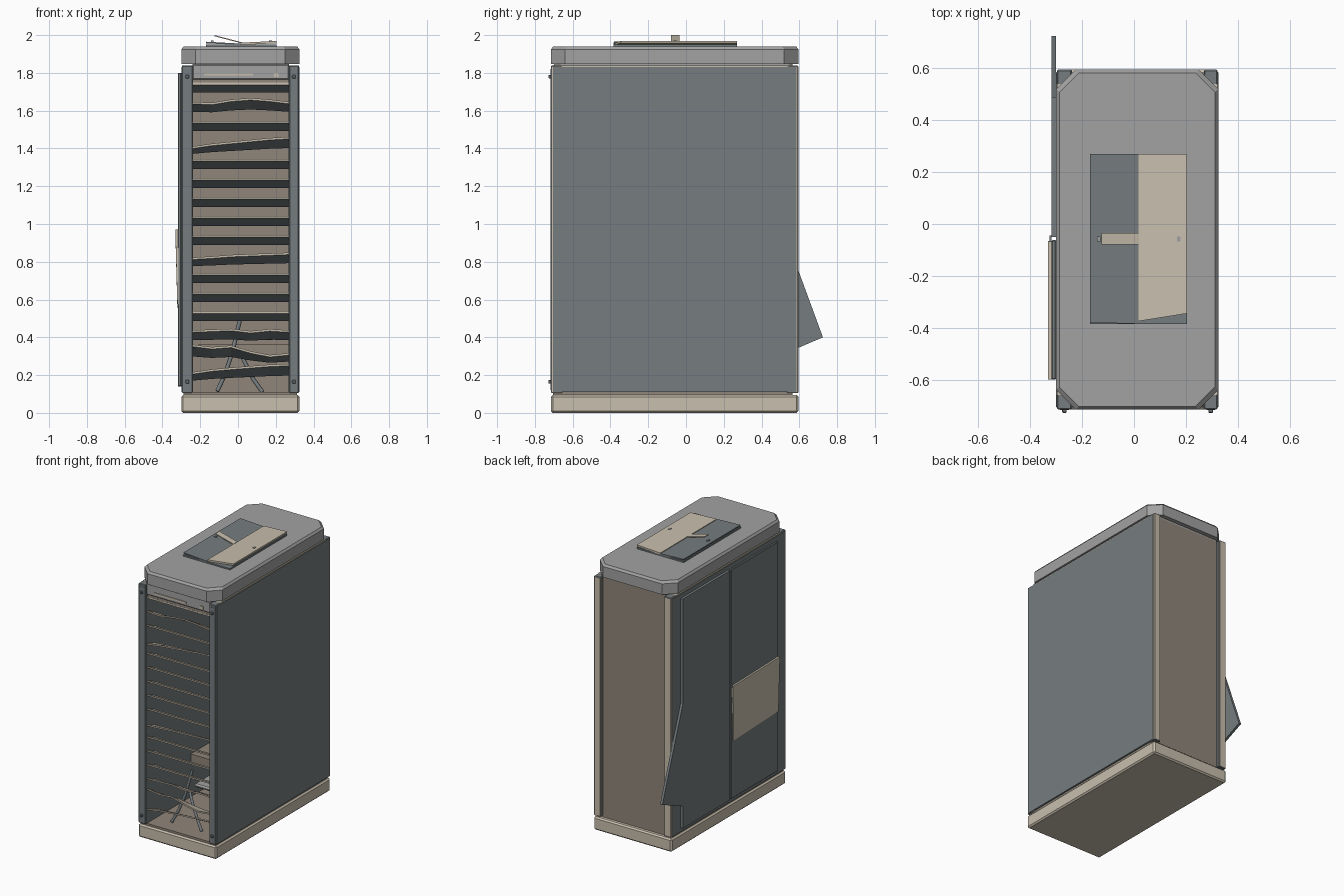
import bpy, bmesh
from mathutils import Vector

cube = bpy.data.objects.get("Cube")
if cube:
    bpy.data.objects.remove(cube, do_unlink=True)


def material(name, rgb):
    m = bpy.data.materials.new(name)
    m.use_nodes = True
    m.diffuse_color = (*rgb, 1)
    m.node_tree.nodes["Principled BSDF"].inputs["Base Color"].default_value = (*rgb, 1)
    return m


BEIGE = material("beige", (0.58, 0.52, 0.42))
SLATE = material("slate", (0.18, 0.205, 0.215))
TAUPE = material("taupe", (0.28, 0.24, 0.195))
GREY = material("cap grey", (0.36, 0.36, 0.36))


def finish(name, bm, mats, rule=None, bevel=0):
    """Turn a bmesh into an object; rule picks a material index from a face normal."""
    bmesh.ops.recalc_face_normals(bm, faces=bm.faces)
    bm.normal_update()
    for f in bm.faces:
        f.material_index = rule(f.normal) if rule else 0
    me = bpy.data.meshes.new(name)
    bm.to_mesh(me)
    bm.free()
    for m in mats:
        me.materials.append(m)
    ob = bpy.data.objects.new(name, me)
    bpy.context.collection.objects.link(ob)
    if bevel:
        mod = ob.modifiers.new("edge", 'BEVEL')
        mod.width = bevel
        mod.segments = 1
    return ob


def box(name, x, y, z, mats, rule=None, bevel=0):
    bm = bmesh.new()
    bmesh.ops.create_cube(bm, size=1)
    for v in bm.verts:
        v.co = [r[0] if c < 0 else r[1] for c, r in zip(v.co, (x, y, z))]
    return finish(name, bm, mats, rule, bevel)


def prism(name, points, shift, mats, bevel=0):
    """Extrude a flat outline along a vector."""
    bm = bmesh.new()
    face = bm.faces.new([bm.verts.new(p) for p in points])
    res = bmesh.ops.extrude_face_region(bm, geom=[face])
    moved = [g for g in res["geom"] if isinstance(g, bmesh.types.BMVert)]
    bmesh.ops.translate(bm, verts=moved, vec=Vector(shift))
    return finish(name, bm, mats, None, bevel)


def tube(name, points, radius, mat):
    cu = bpy.data.curves.new(name, 'CURVE')
    cu.dimensions = '3D'
    cu.bevel_depth = radius
    cu.bevel_resolution = 1
    cu.use_fill_caps = True
    sp = cu.splines.new('POLY')
    sp.points.add(len(points) - 1)
    for p, co in zip(sp.points, points):
        p.co = (*co, 1)
    cu.materials.append(mat)
    ob = bpy.data.objects.new(name, cu)
    bpy.context.collection.objects.link(ob)


L, R, F, B = -0.30, 0.325, -0.715, 0.595     # outer body limits
IL, IR = -0.24, 0.27                         # inner opening

# Plinth and the recessed joint above it
box("base", (L, R), (F, B), (0, 0.095), [BEIGE], bevel=0.01)
box("base_joint", (L + .012, R - .012), (F + .012, B - .03), (0.09, 0.11), [TAUPE])

# Corner posts: slate in front, inside and on top, beige outside and behind
for side, x in (("right", (L + .003, IL)), ("left", (IR, R - .003))):
    out = -1 if side == "right" else 1

    def post_rule(n, out=out):
        return 1 if n.y > .5 or n.x * out > .5 else 0
    for end, y in (("front", (F, F + .06)), ("back", (B - .06, B))):
        box(f"{end}_{side}_post", x, y, (0.105, 1.838), [SLATE, BEIGE], post_rule, .004)
    # Side wall with a beige top rail
    wall = (L, IL + .002) if out < 0 else (IR - .002, R)
    box(f"{side}_wall", wall, (F + .01, B - .01), (0.11, 1.83), [SLATE, BEIGE],
        lambda n: 1 if n.y > .5 else 0)
    box(f"{side}_top_rail", x, (F + .055, B - .055), (1.828, 1.838), [BEIGE])
    # Bolts and raised spine on the front post
    cx = sum(x) / 2
    for z in (0.165, 1.78):
        box(f"{side}_bolt", (cx - .009, cx + .009), (F - .013, F), (z - .01, z + .01),
            [SLATE], bevel=.003)
    box(f"{side}_post_spine", (cx - .017, cx + .017), (F - .003, F), (0.12, 1.82), [SLATE])

# Back panel, ceiling and front header
box("back_panel", (IL, IR), (B - .045, B - .03), (0.1, 1.85), [TAUPE])
box("ceiling", (IL, IR), (F + .02, B - .03), (1.835, 1.85), [GREY])
box("front_header", (IL, IR), (F + .012, F + .05), (1.765, 1.845), [GREY], bevel=.005)
box("header_handle", (-0.18, 0.08), (F + .006, F + .012), (1.785, 1.797), [BEIGE])
box("header_button", (0.19, 0.215), (F + .006, F + .012), (1.777, 1.8), [BEIGE])
box("header_shadow_strip", (IL, IR), (F + .02, F + .05), (1.745, 1.765), [TAUPE])

# Louvre slats, leaning forward; a few are bent out of shape
bends = {1: (0, -.005, .012, .02, .012, 0), 3: (-.035, -.02, -.01, 0, .01, .016),
         9: (-.018, -.012, -.004, 0, .004, .008), 13: (0, .004, .008, -.004, .006, 0),
         14: (.025, .012, .02, -.01, -.03, -.02), 15: (-.02, -.005, .004, .012, .02, .024)}
for i in range(16):
    top = 1.748 - i * 0.1008
    bend = bends.get(i, (0,) * 6)
    bm = bmesh.new()
    rings = []
    for k, dz in enumerate(bend):
        x = IL + (IR - IL) * k / 5
        section = ((F + .015, top), (F + .105, top - .042),
                   (F + .105, top - .053), (F + .015, top - .011))
        rings.append([bm.verts.new((x, y, z + dz * (1 if y < F + .05 else .6)))
                      for y, z in section])
    for a, b in zip(rings, rings[1:]):
        for j in range(4):
            n = (j + 1) % 4
            bm.faces.new((a[j], a[n], b[n], b[j]))
    bm.faces.new(rings[0])
    bm.faces.new(rings[-1])
    finish(f"slat_{i + 1}", bm, [BEIGE, SLATE], lambda n: 1 if n.z < -.3 else 0)

# Loose pipes and a fallen scrap at the bottom of the cabinet
tube("loose_pipe_a", [(-.11, -.6, .115), (-.07, -.58, .2), (-.03, -.56, .32), (.012, -.54, .5)],
     .011, SLATE)
tube("loose_pipe_b", [(.13, -.6, .11), (.08, -.58, .18), (.04, -.57, .26), (0, -.55, .34)],
     .011, SLATE)
box("fallen_scrap", (.03, .19), (-.55, -.35), (.385, .41), [GREY], bevel=.01)
box("inner_ledge", (IL, IR), (-.2, B - .05), (.36, .42), [TAUPE])

# Cap with cut corners and a sloped upper edge
bm = bmesh.new()
c = 0.075
loops = []
for z, s in ((1.847, 0), (1.925, 0), (1.94, .012)):
    x0, x1, y0, y1 = L + s, R - s, F + s, B - s
    loops.append([bm.verts.new((x, y, z)) for x, y in (
        (x0 + c, y0), (x1 - c, y0), (x1, y0 + c), (x1, y1 - c),
        (x1 - c, y1), (x0 + c, y1), (x0, y1 - c), (x0, y0 + c))])
for a, b in zip(loops, loops[1:]):
    for j in range(8):
        n = (j + 1) % 8
        bm.faces.new((a[j], a[n], b[n], b[j]))
bm.faces.new(loops[0])
bm.faces.new(loops[-1])
finish("cap", bm, [GREY])

# Folded hatch on the cap: slate leaf, torn beige leaf, tray and bent latch
box("hatch_tray", (-.17, .205), (-.385, .27), (1.938, 1.95), [SLATE])
prism("hatch_slate_leaf", [(-.17, -.38, 1.957), (.017, -.385, 1.947),
                           (.017, .27, 1.947), (-.17, .27, 1.957)], (0, 0, .008), [SLATE])
prism("hatch_beige_leaf", [(.017, -.375, 1.948), (.205, -.345, 1.957),
                           (.205, .27, 1.957), (.017, .27, 1.948)], (0, 0, .012), [BEIGE])
prism("hatch_latch", [(-.125, -.08, 1.994), (.02, -.08, 1.956),
                      (.02, -.035, 1.956), (-.125, -.035, 1.994)], (0, 0, .006), [BEIGE])
for x in (-.136, .172):
    box("hatch_stud", (x - .007, x + .007), (-.068, -.048), (1.955, 1.971), [GREY])

# Service doors on the right side: flat front door, torn and bent rear door
X = -0.318
box("front_service_door", (X, L), (-.6, -.062), (.14, 1.80), [SLATE], bevel=.004)
prism("rear_service_door", [(X, y, z) for y, z in (
    (-.05, 1.80), (.49, 1.80), (.49, 1.04), (.725, .40), (.49, .30), (.49, .14), (-.05, .14))],
    (.018, 0, 0), [SLATE])
prism("door_patch", [(-.332, -.065, .96), (-.332, -.6, .97), (-.321, -.6, .575),
                     (-.321, -.085, .555)], (.013, 0, 0), [BEIGE])
box("door_catch", (-.325, X), (-.07, -.045), (.95, .97), [SLATE])
